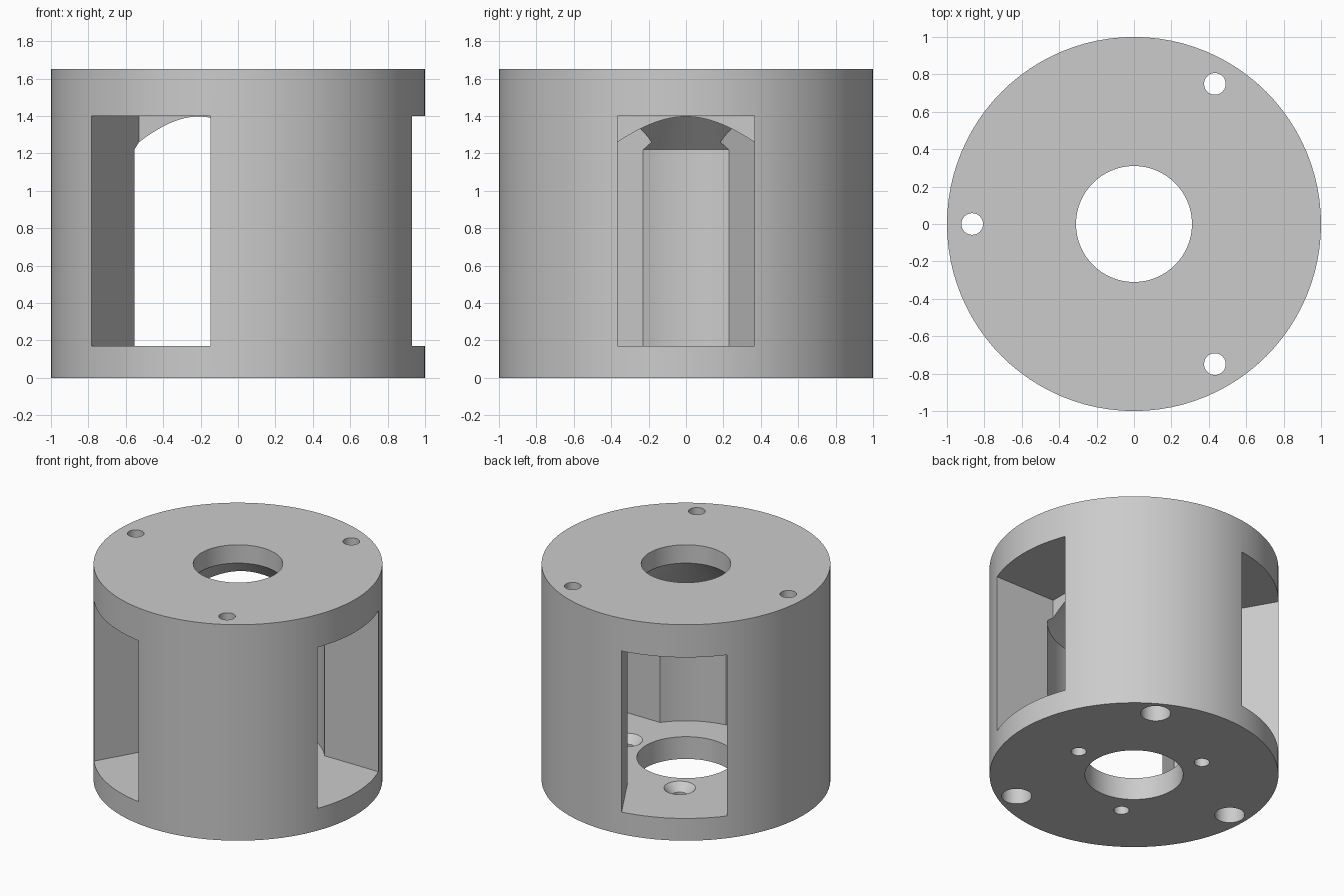
import bpy, bmesh, math
from mathutils import Matrix

cube = bpy.data.objects.get("Cube")
if cube:
    bpy.data.objects.remove(cube, do_unlink=True)

HEIGHT, FLOOR, WINDOW_TOP = 1.65, 0.17, 1.40
CAVITY_R, CONE_START = 0.60, 1.22
TOP_HOLE_R, BOTTOM_HOLE_R = 0.31, 0.34
WINDOW_HALF, WINDOW_INNER = 0.366, 0.423

grey = bpy.data.materials.new("plain grey")
grey.use_nodes = True
colour = (0.6, 0.6, 0.6, 1)
grey.diffuse_color = colour
grey.node_tree.nodes["Principled BSDF"].inputs["Base Color"].default_value = colour


def make_object(name, bm):
    bmesh.ops.recalc_face_normals(bm, faces=bm.faces)
    mesh = bpy.data.meshes.new(name)
    bm.to_mesh(mesh)
    bm.free()
    mesh.materials.append(grey)
    obj = bpy.data.objects.new(name, mesh)
    bpy.context.collection.objects.link(obj)
    return obj


def turned(name, profile, segments, x=0, angle=0):
    """Solid turned from (radius, z) points, capped, then placed around z."""
    bm = bmesh.new()
    place = Matrix.Rotation(angle, 4, 'Z') @ Matrix.Translation((x, 0, 0))
    rings = []
    for r, z in profile:
        ring = []
        for i in range(segments):
            a = math.tau * i / segments
            ring.append(bm.verts.new((r * math.cos(a), r * math.sin(a), z)))
        rings.append(ring)
    for low, high in zip(rings, rings[1:]):
        for i in range(segments):
            j = (i + 1) % segments
            bm.faces.new((low[i], low[j], high[j], high[i]))
    bm.faces.new(rings[0])
    bm.faces.new(rings[-1])
    bm.transform(place)
    return make_object(name, bm)


def window_cutter(angle):
    bm = bmesh.new()
    bmesh.ops.create_cube(bm, size=1)
    length = 1.2 - WINDOW_INNER
    bm.transform(Matrix.Rotation(angle, 4, 'Z')
                 @ Matrix.Translation((WINDOW_INNER + length / 2, 0, (FLOOR + WINDOW_TOP) / 2))
                 @ Matrix.Diagonal((length, 2 * WINDOW_HALF, WINDOW_TOP - FLOOR, 1)))
    return make_object("window_cutter", bm)


# Outer drum
body = turned("housing", [(1, 0), (1, HEIGHT)], 96)

# Central bore: lower opening, wide cavity, conical roof, upper opening
cone_end = CONE_START + CAVITY_R - TOP_HOLE_R
cutters = [turned("bore_cutter", [
    (BOTTOM_HOLE_R, -0.1), (BOTTOM_HOLE_R, FLOOR), (CAVITY_R, FLOOR),
    (CAVITY_R, CONE_START), (TOP_HOLE_R, cone_end), (TOP_HOLE_R, HEIGHT + 0.1)], 96)]

for k in range(3):
    angle = k * math.tau / 3
    # Side window
    cutters.append(window_cutter(angle))
    # Countersunk screw hole in the floor
    cutters.append(turned("floor_screw_cutter", [
        (0.053, -0.1), (0.053, 0.113), (0.11, FLOOR), (0.11, FLOOR + 0.1)], 32, 0.5, angle))
    # Stepped screw hole through each pillar
    cutters.append(turned("pillar_screw_cutter", [
        (0.104, -0.1), (0.104, WINDOW_TOP), (0.058, WINDOW_TOP),
        (0.058, HEIGHT + 0.1)], 32, 0.865, angle + math.pi / 3))

for cutter in cutters:
    cutter.hide_render = True
    mod = body.modifiers.new("cut", 'BOOLEAN')
    mod.operation = 'DIFFERENCE'
    mod.solver = 'EXACT'
    mod.object = cutter

# Bake the cuts and drop the cutters
bpy.context.view_layer.update()
depsgraph = bpy.context.evaluated_depsgraph_get()
result = bpy.data.meshes.new_from_object(body.evaluated_get(depsgraph))
body.modifiers.clear()
body.data = result
for cutter in cutters:
    bpy.data.objects.remove(cutter, do_unlink=True)

# Smooth the curved walls, keep the edges crisp
for obj in bpy.context.selected_objects:
    obj.select_set(False)
body.select_set(True)
bpy.context.view_layer.objects.active = body
bpy.ops.object.shade_smooth_by_angle(angle=math.radians(30))
